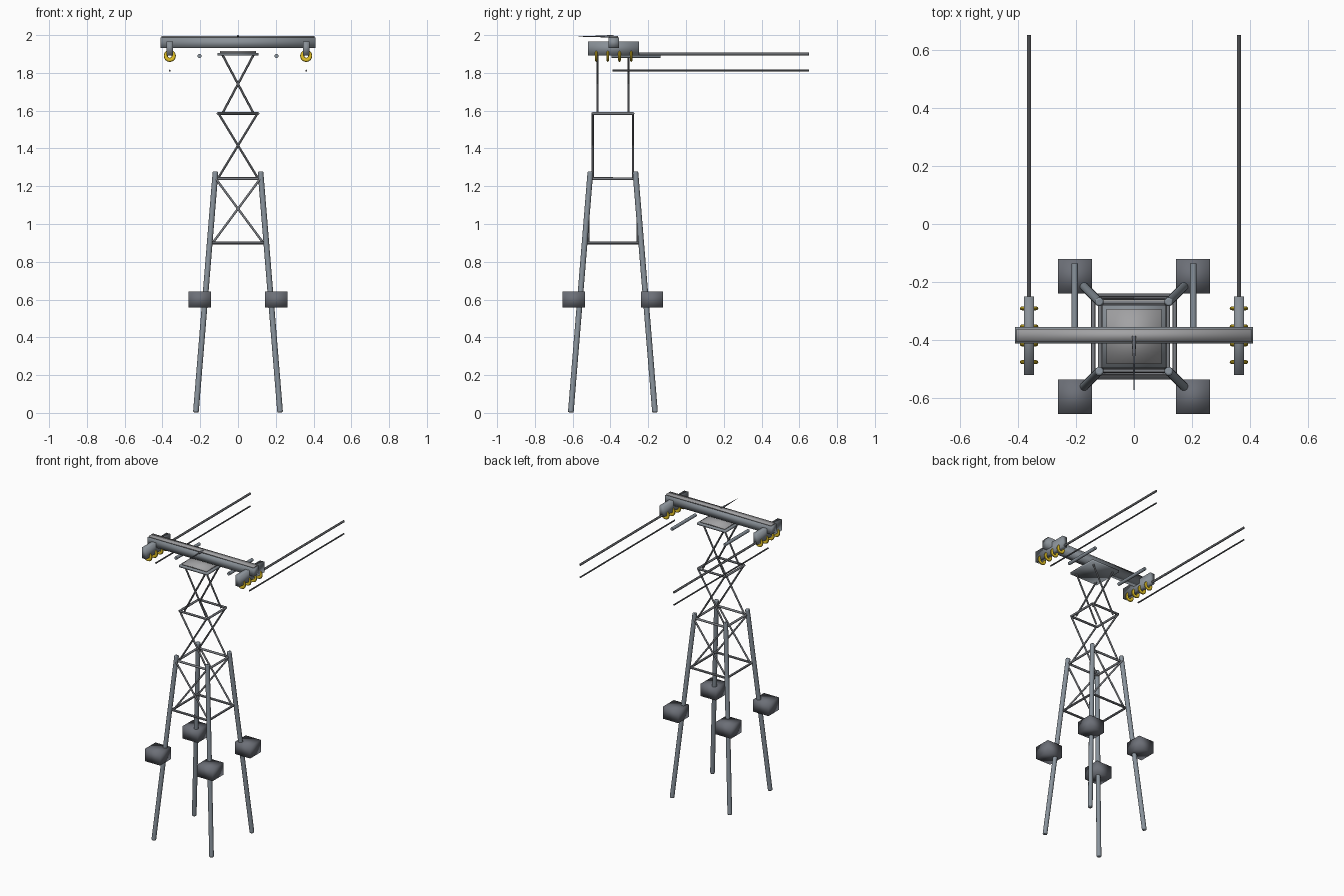
import bpy
from mathutils import Vector

if "Cube" in bpy.data.objects:
    bpy.data.objects.remove(bpy.data.objects["Cube"])

CY = -0.387  # tower centre line
COLOURS = {
    "steel": (0.25, 0.29, 0.33, 1),
    "dark_steel": (0.15, 0.16, 0.185, 1),
    "beam_steel": (0.25, 0.28, 0.31, 1),
    "plate_grey": (0.36, 0.36, 0.37, 1),
    "lattice_grey": (0.2, 0.21, 0.23, 1),
    "cable_grey": (0.13, 0.135, 0.145, 1),
    "gold": (0.8, 0.56, 0.02, 1),
}


def colour(obj, key):
    m = bpy.data.materials.get(key) or bpy.data.materials.new(key)
    m.diffuse_color = COLOURS[key]
    m.use_nodes = True
    m.node_tree.nodes["Principled BSDF"].inputs["Base Color"].default_value = m.diffuse_color
    obj.data.materials.append(m)


def smooth(obj):
    bpy.ops.object.select_all(action='DESELECT')
    obj.select_set(True)
    bpy.context.view_layer.objects.active = obj
    bpy.ops.object.shade_smooth_by_angle()


def box(name, lo, hi, key):
    # soft-shaded box: normals blend across the edges
    lo, hi = Vector(lo), Vector(hi)
    bpy.ops.mesh.primitive_cube_add(size=1, location=(lo + hi) / 2)
    o = bpy.context.object
    o.name = name
    o.scale = hi - lo
    bpy.ops.object.transform_apply(location=False, rotation=False, scale=True)
    bpy.ops.object.shade_smooth()
    colour(o, key)
    return o


def rod(name, a, b, r, key, r2=None, bevel=0.0, sides=16):
    a, b = Vector(a), Vector(b)
    d = b - a
    bpy.ops.mesh.primitive_cone_add(vertices=sides, radius1=r, radius2=r if r2 is None else r2,
                                    depth=d.length, location=(a + b) / 2)
    o = bpy.context.object
    o.name = name
    o.rotation_euler = d.to_track_quat('Z', 'Y').to_euler()
    smooth(o)
    colour(o, key)
    if bevel:
        m = o.modifiers.new("bevel", 'BEVEL')
        m.width, m.segments = bevel, 2
        m.limit_method = 'ANGLE'
    return o


# legs with weight blocks
for sx in (-1, 1):
    for sy in (-1, 1):
        rod("leg", (sx * 0.223, CY + sy * 0.223, 0.002),
            (sx * 0.119, CY + sy * 0.119, 1.278), 0.015, "steel", bevel=0.006)
        x, y = sx * 0.203, CY + sy * 0.207
        box("weight_block", (x - 0.059, y - 0.059, 0.558), (x + 0.059, y + 0.059, 0.643), "dark_steel")

# horizontal rings of the lattice
for z, h in ((0.9, 0.14), (1.24, 0.117), (1.585, 0.106)):
    for s in (-1, 1):
        rod("ring_bar_x", (-h, CY + s * h, z), (h, CY + s * h, z), 0.0075, "lattice_grey", sides=12)
        rod("ring_bar_y", (s * h, CY - h, z), (s * h, CY + h, z), 0.0075, "lattice_grey", sides=12)

# cross braces on front and back faces
for z0, z1, h0, h1, dy in ((0.9, 1.24, 0.134, 0.118, 0.131),
                           (1.24, 1.585, 0.107, 0.103, 0.107),
                           (1.585, 1.895, 0.083, 0.082, 0.082)):
    for sy in (-1, 1):
        for sx in (-1, 1):
            rod("cross_brace", (sx * h0, CY + sy * dy, z0),
                (-sx * h1, CY + sy * dy, z1), 0.006, "lattice_grey", sides=12)

# top platform
box("platform", (-0.109, CY - 0.109, 1.892), (0.109, CY + 0.109, 1.906), "beam_steel")
box("platform_cap", (-0.094, CY - 0.094, 1.906), (0.094, CY + 0.094, 1.915), "plate_grey")

# crossbeam with narrower top plate, and forward spike
box("crossbeam", (-0.41, -0.411, 1.932), (0.41, -0.355, 1.987), "beam_steel")
box("crossbeam_top", (-0.404, -0.405, 1.987), (0.404, -0.361, 1.996), "plate_grey")
rod("spike_base", (0, -0.385, 1.993), (0, -0.43, 1.993), 0.007, "dark_steel", 0.006)
rod("spike_tip", (0, -0.43, 1.993), (0, -0.57, 1.993), 0.005, "dark_steel", 0.001)

# brackets, insulator rings, cables and support pipes
for s in (-1, 1):
    x = s * 0.361
    box("end_bracket", (x - 0.017, -0.52, 1.892), (x + 0.017, -0.25, 1.966), "beam_steel")
    for y in (-0.475, -0.414, -0.352, -0.29):
        bpy.ops.mesh.primitive_torus_add(major_radius=0.021, minor_radius=0.011,
                                         major_segments=24, minor_segments=10,
                                         location=(x, y, 1.89), rotation=(1.5708, 0, 0))
        ring = bpy.context.object
        ring.name = "insulator_ring"
        ring.scale.z = 0.65
        colour(ring, "gold")
        smooth(ring)
    rod("upper_cable", (x, -0.39, 1.9), (x, 0.65, 1.9), 0.0075, "cable_grey", sides=12)
    rod("lower_cable", (x, -0.39, 1.812), (x, 0.65, 1.812), 0.005, "cable_grey", sides=12)
    rod("support_pipe", (s * 0.204, -0.395, 1.89), (s * 0.204, -0.135, 1.89), 0.011, "steel")
